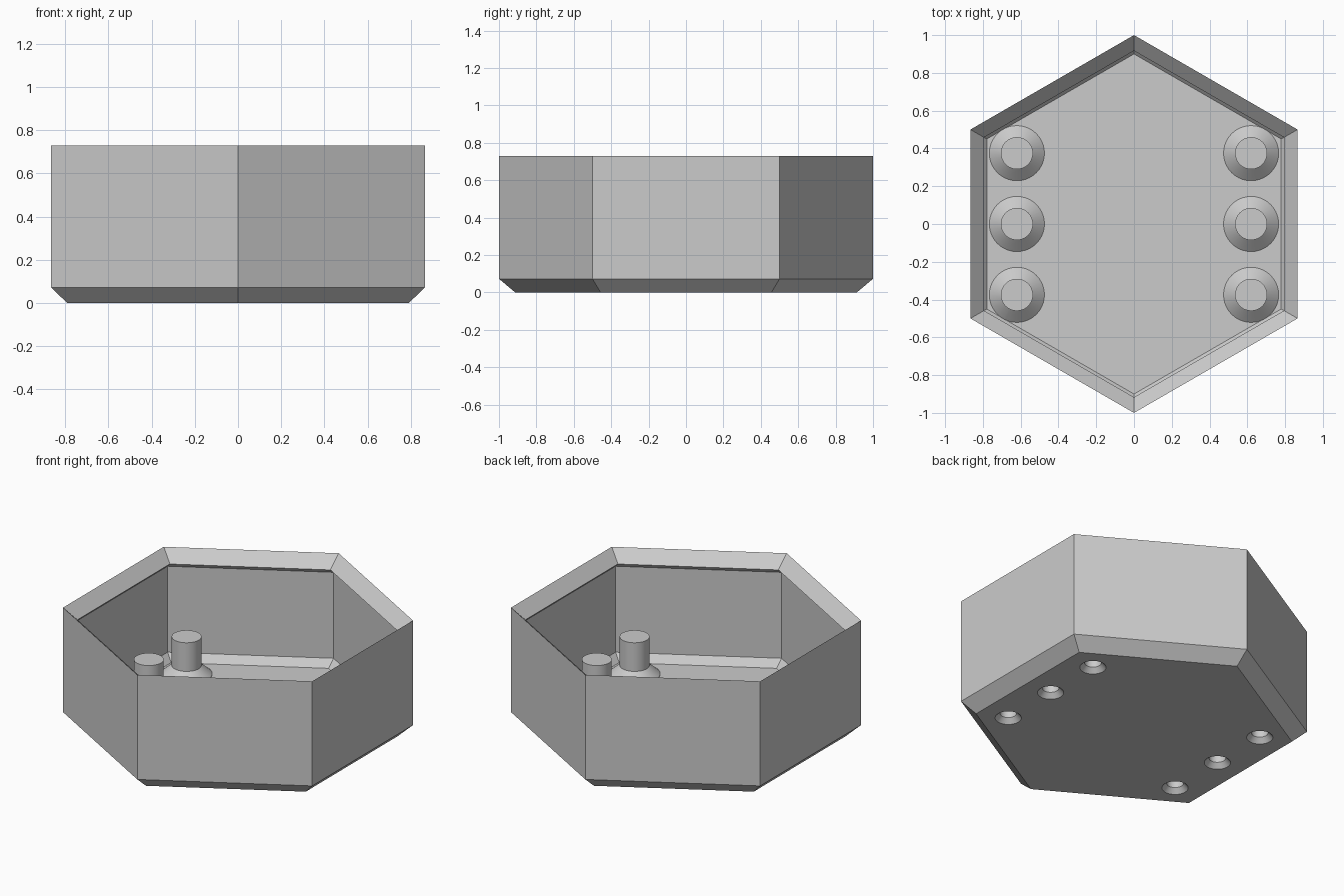
import bpy
import bmesh
from math import cos, sin, pi, radians

default_cube = bpy.data.objects.get("Cube")
if default_cube:
    bpy.data.objects.remove(default_cube, do_unlink=True)

grey = bpy.data.materials.new("light grey")
grey.use_nodes = True
COLOUR = (0.6, 0.6, 0.6, 1)
grey.diffuse_color = COLOUR
grey.node_tree.nodes["Principled BSDF"].inputs["Base Color"].default_value = COLOUR


def lathe(bm, profile, sides, centre=(0, 0), turn=0.0):
    """Add a closed solid made of (radius, height) rings with capped ends."""
    rings = []
    for r, z in profile:
        angles = [turn + 2 * pi * i / sides for i in range(sides)]
        rings.append([bm.verts.new((centre[0] + r * cos(a), centre[1] + r * sin(a), z))
                      for a in angles])
    for low, high in zip(rings, rings[1:]):
        for i in range(sides):
            j = (i + 1) % sides
            bm.faces.new((low[i], low[j], high[j], high[i]))
    bm.faces.new(rings[0][::-1])
    bm.faces.new(rings[-1])


def make_object(name, bm):
    bmesh.ops.recalc_face_normals(bm, faces=bm.faces)
    mesh = bpy.data.meshes.new(name)
    bm.to_mesh(mesh)
    bm.free()
    mesh.materials.append(grey)
    obj = bpy.data.objects.new(name, mesh)
    bpy.context.collection.objects.link(obj)
    return obj


def combine(target, tool, operation):
    """Apply a boolean and discard the tool object."""
    mod = target.modifiers.new(operation, 'BOOLEAN')
    mod.operation = operation
    mod.solver = 'EXACT'
    mod.object = tool
    bpy.context.view_layer.objects.active = target
    bpy.ops.object.modifier_apply(modifier=mod.name)
    bpy.data.objects.remove(tool, do_unlink=True)


# Hexagonal tray: chamfered foot, sloped rim with a lip, chamfered floor
TOP = 0.73
bm = bmesh.new()
lathe(bm, [(0.913, 0), (1, 0.073), (1, TOP), (0.917, TOP - 0.073),
           (0.948, TOP - 0.1), (0.948, 0.09), (0.9, 0.045)], 6, turn=pi / 2)
tray = make_object("hexagonal_tray", bm)

# Flared posts and the countersunk bores beneath them
posts, bores = bmesh.new(), bmesh.new()
for x in (-0.62, 0.62):
    for y in (-0.375, 0, 0.375):
        lathe(posts, [(0.146, 0.02), (0.146, 0.046), (0.085, 0.1), (0.085, 0.28)],
              40, (x, y))
        lathe(bores, [(0.075, -0.02), (0.075, 0), (0.048, 0.03), (0.048, 0.235)],
              40, (x, y))
combine(tray, make_object("posts", posts), 'UNION')
combine(tray, make_object("bore_cutters", bores), 'DIFFERENCE')

# Round parts smooth, crisp edges kept
bpy.ops.object.select_all(action='DESELECT')
tray.select_set(True)
bpy.context.view_layer.objects.active = tray
bpy.ops.object.shade_smooth_by_angle(angle=radians(30))
